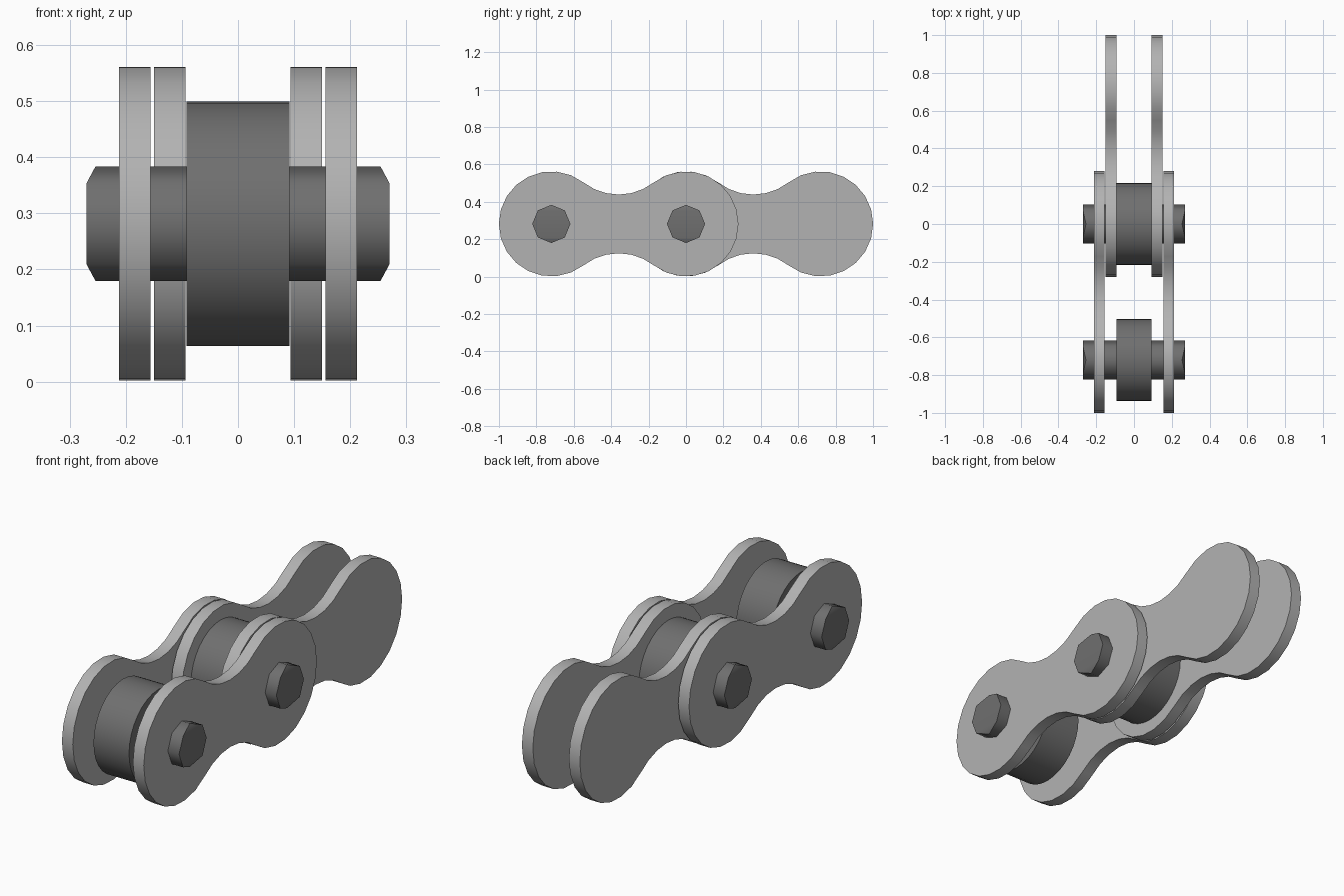
import bpy
import bmesh
from math import sin, cos, pi, atan2, radians

if "Cube" in bpy.data.objects:
    bpy.data.objects.remove(bpy.data.objects["Cube"])

Z = 0.2815       # height of the pin axes
PITCH = 0.72     # distance between pins
LOBE = 0.2805    # radius of the rounded plate ends
WAIST = 0.157    # half height at the middle of a plate


def material(name, grey):
    mat = bpy.data.materials.new(name)
    mat.diffuse_color = (grey, grey, grey, 1)
    mat.use_nodes = True
    mat.node_tree.nodes["Principled BSDF"].inputs["Base Color"].default_value = mat.diffuse_color
    return mat


steel = material("plate_steel", 0.446)
dark_steel = material("pin_steel", 0.16)


def prism(name, outline, x0, x1, mat, end_shift=None, angle=30):
    """Extrude a (y, z) outline along x; end_shift pulls single end corners inward."""
    shift = end_shift or [0] * len(outline)
    bm = bmesh.new()
    a = [bm.verts.new((x0 + s, y, z)) for (y, z), s in zip(outline, shift)]
    b = [bm.verts.new((x1 - s, y, z)) for (y, z), s in zip(outline, shift)]
    n = len(outline)
    for i in range(n):
        j = (i + 1) % n
        bm.faces.new((a[i], a[j], b[j], b[i]))
    for ring in (a, b):
        # flat end, with sloping triangles where a corner is pulled in
        bm.faces.new([v for v, s in zip(ring, shift) if s == 0])
        for i in range(n):
            if shift[i]:
                bm.faces.new((ring[i - 1], ring[i], ring[(i + 1) % n]))
    bmesh.ops.recalc_face_normals(bm, faces=bm.faces)
    mesh = bpy.data.meshes.new(name)
    bm.to_mesh(mesh)
    bm.free()
    mesh.materials.append(mat)
    ob = bpy.data.objects.new(name, mesh)
    bpy.context.collection.objects.link(ob)
    bpy.ops.object.select_all(action='DESELECT')
    ob.select_set(True)
    bpy.context.view_layer.objects.active = ob
    bpy.ops.object.shade_smooth_by_angle(angle=radians(angle))
    return ob


def circle(yc, r, n):
    return [(yc + r * cos(2 * pi * i / n), Z + r * sin(2 * pi * i / n)) for i in range(n)]


def plate_outline(yc):
    """Figure-eight outline: two round lobes joined by tangent concave arcs."""
    d = PITCH / 2
    fillet = (d * d + WAIST ** 2 - LOBE ** 2) / (2 * (LOBE - WAIST))
    h = WAIST + fillet
    t = atan2(h, d)
    half = pi / 2 - t
    pts = []
    for side in (1, -1):
        # round lobe
        for i in range(17):
            ang = -(pi - t) + 2 * (pi - t) * i / 16
            pts.append((side * (d + LOBE * cos(ang)), side * LOBE * sin(ang)))
        # concave waist
        for i in range(1, 6):
            ang = half - 2 * half * i / 6
            pts.append((side * fillet * sin(ang), side * (h - fillet * cos(ang))))
    return [(yc + y, Z + z) for y, z in pts]


# side plates
for side, label in ((-1, "left"), (1, "right")):
    for kind, yc, near, far in (("outer", -PITCH / 2, 0.156, 0.212),
                                ("inner", PITCH / 2, 0.0935, 0.150)):
        x0, x1 = sorted((side * near, side * far))
        prism(f"{kind}_plate_{label}", plate_outline(yc), x0, x1, steel)

# rollers and eight-sided pins
for y, label in ((-PITCH, "front"), (0, "middle")):
    prism(f"roller_{label}", circle(y, 0.218, 32), -0.092, 0.092, dark_steel)
    prism(f"pin_{label}", circle(y, 0.102, 8), -0.27, 0.27, dark_steel,
          end_shift=[0, 0, 0.016, 0, 0, 0, 0.016, 0], angle=60)
